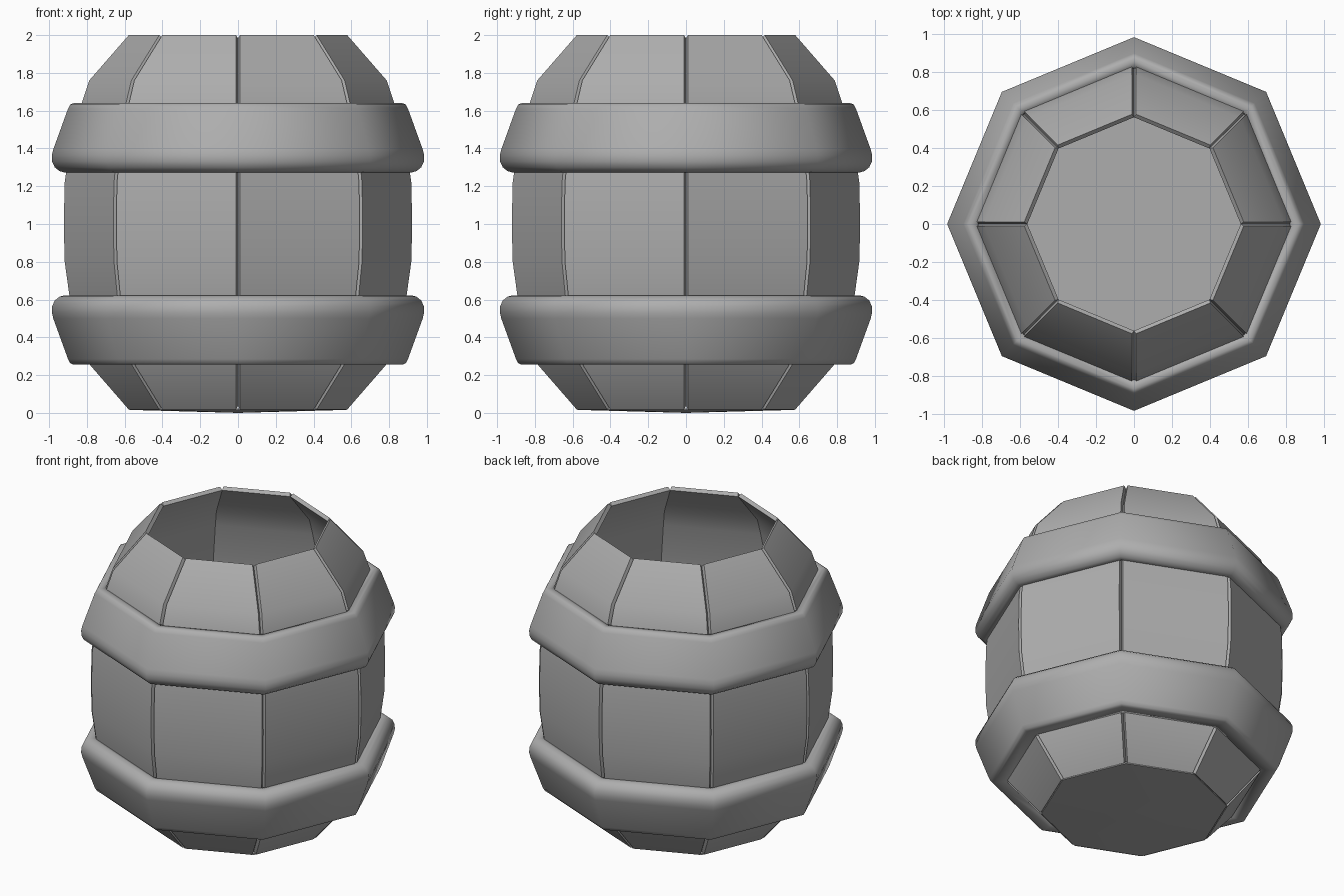
import bpy, bmesh, math
from mathutils import Vector

cube = bpy.data.objects.get("Cube")
if cube:
    bpy.data.objects.remove(cube, do_unlink=True)

SIDES = 8
STEP = math.tau / SIDES

grey = bpy.data.materials.new("mid grey")
grey.use_nodes = True
colour = (0.423, 0.423, 0.423, 1)
grey.diffuse_color = colour
grey.node_tree.nodes["Principled BSDF"].inputs["Base Color"].default_value = colour


def loft(name, rings, closed=False, angle=None):
    """Skin a list of point rings; cap the ends unless the rings form a loop."""
    bm = bmesh.new()
    loops = [[bm.verts.new(p) for p in ring] for ring in rings]
    pairs = list(zip(loops, loops[1:]))
    if closed:
        pairs.append((loops[-1], loops[0]))
    else:
        bm.faces.new(loops[0])
        bm.faces.new(loops[-1])
    n = len(loops[0])
    for a, b in pairs:
        for i in range(n):
            j = (i + 1) % n
            bm.faces.new((a[i], a[j], b[j], b[i]))
    bmesh.ops.recalc_face_normals(bm, faces=bm.faces)
    mesh = bpy.data.meshes.new(name)
    bm.to_mesh(mesh)
    bm.free()
    mesh.materials.append(grey)
    obj = bpy.data.objects.new(name, mesh)
    bpy.context.collection.objects.link(obj)
    bpy.ops.object.select_all(action='DESELECT')
    obj.select_set(True)
    bpy.context.view_layer.objects.active = obj
    if angle is None:
        bpy.ops.object.shade_smooth()
    else:
        bpy.ops.object.shade_smooth_by_angle(angle=math.radians(angle))


def polar(r, a, z):
    return Vector((r * math.cos(a), r * math.sin(a), z))


def octagon(r, z):
    return [polar(r, i * STEP, z) for i in range(SIDES)]


# Staves: bowed planks, square to the wall at both ends, with narrow deep
# grooves between them that close up on the inside
stave_profile = [Vector(p) for p in (
    (0.583, 0.018), (0.785, 0.25), (0.836, 0.38), (0.897, 0.62),
    (0.922, 0.8), (0.927, 1.0), (0.922, 1.22), (0.897, 1.4),
    (0.832, 1.64), (0.792, 1.76), (0.583, 2.0))]
THICK = 0.027
groove = [(0.0, 0.012), (0.02, 0.003), (THICK, 0.0)]  # depth, half width


def stave(k):
    a0, a1 = k * STEP, (k + 1) * STEP
    along = (polar(1, a1, 0) - polar(1, a0, 0)).normalized()
    last = len(stave_profile) - 1
    rings = []
    for i, p in enumerate(stave_profile):
        t = stave_profile[min(i + 1, last)] - stave_profile[max(i - 1, 0)]
        inward = Vector((-t.y, t.x)).normalized()
        left, right = [], []
        for depth, half in groove:
            r, z = p + inward * depth
            left.append(polar(r, a0, z) + along * half)
            right.append(polar(r, a1, z) - along * half)
        rings.append(left + right[::-1])
    loft(f"stave_{k + 1}", rings, angle=30)


for k in range(SIDES):
    stave(k)

# Hoops: soft-edged flared bands, the upper one turned upside down
hoop_profile = [(0.87, 0.255), (0.888, 0.263), (0.9, 0.285), (0.978, 0.5),
                (0.985, 0.53), (0.984, 0.565), (0.97, 0.595), (0.945, 0.615),
                (0.92, 0.622)]


def hoop(name, inner_low, inner_high, flip):
    points = [(inner_low, 0.26)] + hoop_profile + [(inner_high, 0.616)]
    if flip:
        points = [(r, 1.895 - z) for r, z in points]
    loft(name, [octagon(r, z) for r, z in points], closed=True)


hoop("lower_hoop", 0.777, 0.885, False)
hoop("upper_hoop", 0.822, 0.903, True)

# Floor: thin plate with a slightly bulging underside
loft("floor", [octagon(0.001, 0.0), octagon(0.575, 0.016), octagon(0.575, 0.024)], angle=30)
